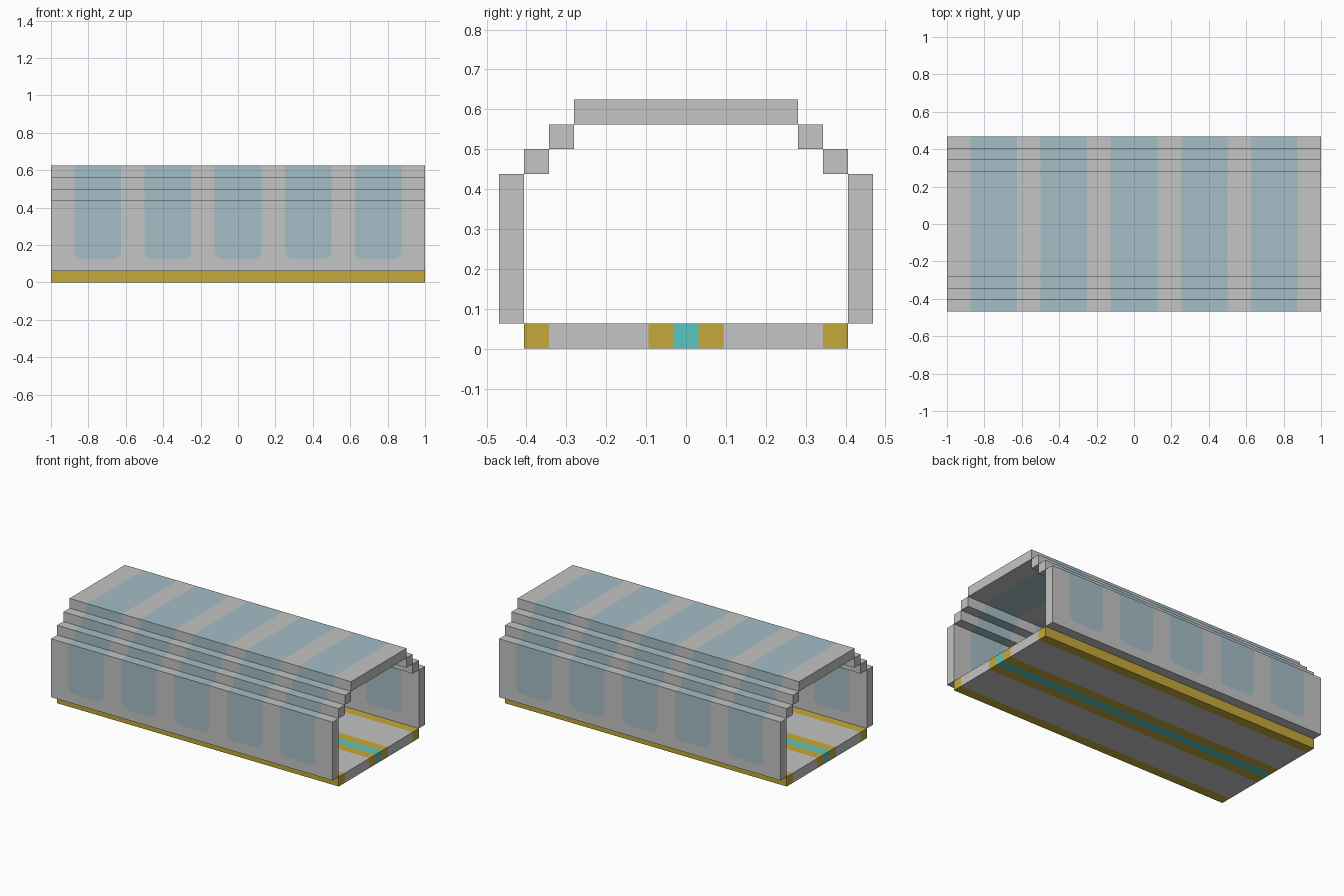
import bpy
import bmesh
from math import sin, cos, pi
from mathutils import Vector

cube = bpy.data.objects.get("Cube")
if cube:
    bpy.data.objects.remove(cube, do_unlink=True)

U = 0.0625          # module: thickness of every panel
HALF = 16 * U       # half length
WINDOW_HALF = 2 * U
WINDOW_X = [i * 6 * U for i in range(-2, 3)]


def material(name, rgb):
    linear = [((c / 255 + 0.055) / 1.055) ** 2.4 for c in rgb] + [1]
    m = bpy.data.materials.new(name)
    m.use_nodes = True
    m.diffuse_color = linear
    m.node_tree.nodes["Principled BSDF"].inputs["Base Color"].default_value = linear
    return m


grey = material("light grey", (196, 197, 195))
glass = material("pale blue glass", (165, 190, 198))
gold = material("gold", (197, 169, 57))
teal = material("teal", (89, 198, 192))


def finish(name, bm, mats):
    bmesh.ops.recalc_face_normals(bm, faces=bm.faces)
    mesh = bpy.data.meshes.new(name)
    bm.to_mesh(mesh)
    bm.free()
    for m in mats:
        mesh.materials.append(m)
    obj = bpy.data.objects.new(name, mesh)
    bpy.context.collection.objects.link(obj)
    return obj


def banded_bar(name, y0, y1, z0, mats, axis, cuts, rule):
    """Full-length bar cut into bands along an axis, coloured by a rule."""
    bm = bmesh.new()
    bmesh.ops.create_cube(bm, size=1)
    bmesh.ops.scale(bm, vec=(2 * HALF, y1 - y0, U), verts=bm.verts)
    bmesh.ops.translate(bm, vec=(0, (y0 + y1) / 2, z0 + U / 2), verts=bm.verts)
    normal = Vector((0, 0, 0))
    normal[axis] = 1
    for c in cuts:
        bmesh.ops.bisect_plane(bm, geom=bm.verts[:] + bm.edges[:] + bm.faces[:],
                               plane_co=normal * c, plane_no=normal)
    for f in bm.faces:
        f.material_index = rule(f.calc_center_median()[axis])
    return finish(name, bm, mats)


def window_rule(x):
    return int(any(abs(x - w) < WINDOW_HALF for w in WINDOW_X))


def floor_rule(y):
    y = abs(y) / U
    if y < 0.5:
        return 2
    return 1 if y < 1.5 or y > 5.5 else 0


def pane_outline(cx, top, bottom, r=0.045, steps=6):
    """Open-topped window shape with rounded lower corners, right to left."""
    arc = [(WINDOW_HALF - r + r * cos(a), bottom + r - r * sin(a))
           for a in (pi / 2 * i / steps for i in range(steps + 1))]
    half = [(WINDOW_HALF, top)] + arc
    return [(cx + x, z) for x, z in half] + [(cx - x, z) for x, z in reversed(half)]


def wall(name, y):
    """Side wall with glass panes flush in the panel."""
    low, top = U, 7 * U
    bm = bmesh.new()
    panes = [pane_outline(cx, top, 2 * U) for cx in WINDOW_X]
    frame = [(-HALF, low), (HALF, low), (HALF, top)]
    for pane in reversed(panes):
        frame += pane
    frame.append((-HALF, top))
    for i, outline in enumerate([frame] + panes):
        face = bm.faces.new([bm.verts.new((x, y, z)) for x, z in outline])
        face.material_index = int(i > 0)
    bmesh.ops.remove_doubles(bm, verts=bm.verts, dist=0.0001)
    obj = finish(name, bm, [grey, glass])
    solid = obj.modifiers.new("thickness", 'SOLIDIFY')
    solid.thickness = U
    solid.offset = 0


# Floor with painted lengthwise stripes
stripe_edges = [s * k * U for s in (-1, 1) for k in (0.5, 1.5, 5.5)]
banded_bar("floor", -6.5 * U, 6.5 * U, 0, [grey, gold, teal], 1, stripe_edges, floor_rule)

# Roof, stepped eaves and side walls
window_edges = [w + s * WINDOW_HALF for w in WINDOW_X for s in (-1, 1)]
banded_bar("roof", -4.5 * U, 4.5 * U, 9 * U, [grey, glass], 0, window_edges, window_rule)
for side, s in (("right", -1), ("left", 1)):
    label = "front" if s < 0 else "back"
    for step, inner, z in (("lower", 5.5, 7), ("upper", 4.5, 8)):
        mid = s * (inner + 0.5) * U
        banded_bar(f"{label}_{step}_eave", mid - U / 2, mid + U / 2, z * U,
                   [grey, glass], 0, window_edges, window_rule)
    wall(f"{label}_wall", s * 7 * U)
